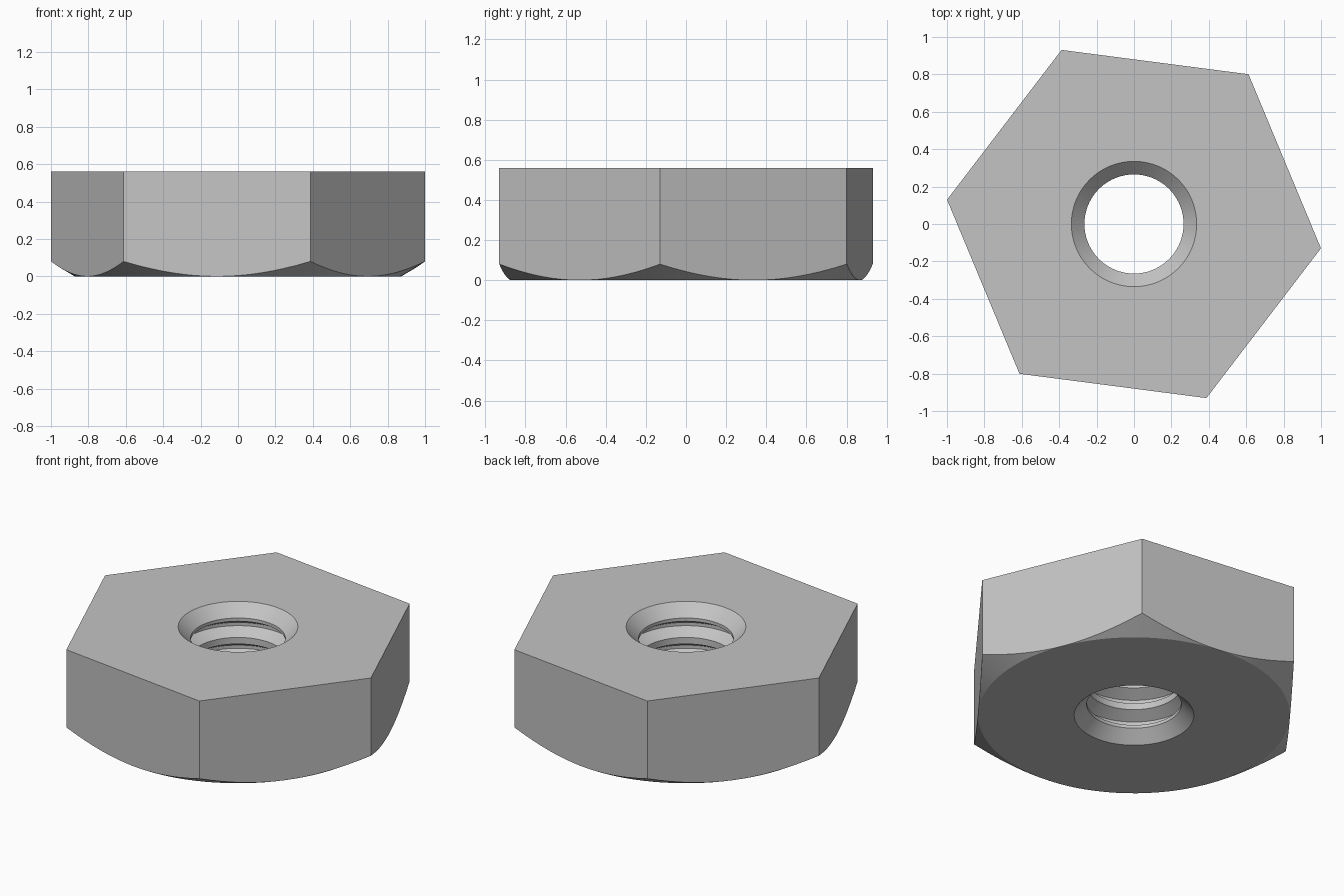
import bpy, bmesh
from math import cos, sin, pi, radians

cube = bpy.data.objects.get("Cube")
if cube:
    bpy.data.objects.remove(cube, do_unlink=True)

STEPS = 96                      # angular divisions, a multiple of six
CORNER = radians(-7.4)          # direction of one hexagon corner
RADIUS, HEIGHT = 1.008, 0.56
APOTHEM = RADIUS * cos(pi / 6)
CHAMFER = 0.08                  # chamfer height at the corners
MOUTH, MINOR, MAJOR = 0.335, 0.265, 0.335
PITCH, TURNS = 0.14, 3

# One colour
steel = bpy.data.materials.new("grey_steel")
steel.use_nodes = True
colour = (0.55, 0.55, 0.55, 1)
steel.diffuse_color = colour
steel.node_tree.nodes["Principled BSDF"].inputs["Base Color"].default_value = colour


def hex_radius(a):
    """Distance to the hexagon's edge in direction a from a corner."""
    return APOTHEM / cos(a % (pi / 3) - pi / 6)


def chamfer_height(a):
    """Height where the chamfer cone meets the side face."""
    return CHAMFER * (hex_radius(a) - APOTHEM) / (RADIUS - APOTHEM)


# Bore profile, top to bottom: countersink, thread grooves, countersink
bore = [(MOUTH, HEIGHT), (MINOR, HEIGHT - 0.07)]
for turn in range(TURNS):
    z = HEIGHT - 0.07 - PITCH * (turn + 0.5)
    bore += [(MINOR, z + 0.05), (MAJOR, z + 0.01), (MAJOR, z - 0.01), (MINOR, z - 0.05)]
bore += [(MINOR, 0.07), (MOUTH, 0)]

# Closed section swept round the axis; the outer part follows the hexagon
bm = bmesh.new()
columns = []
for i in range(STEPS):
    a = 2 * pi * i / STEPS
    section = bore + [(APOTHEM, 0),
                      (hex_radius(a), chamfer_height(a)),
                      (hex_radius(a), HEIGHT)]
    columns.append([bm.verts.new((r * cos(a + CORNER), r * sin(a + CORNER), z))
                    for r, z in section])
for i in range(STEPS):
    here, there = columns[i], columns[(i + 1) % STEPS]
    for j in range(len(here)):
        k = (j + 1) % len(here)
        bm.faces.new((here[j], here[k], there[k], there[j]))
bmesh.ops.remove_doubles(bm, verts=bm.verts, dist=1e-5)
bmesh.ops.recalc_face_normals(bm, faces=bm.faces)

mesh = bpy.data.meshes.new("hex_nut")
bm.to_mesh(mesh)
bm.free()
mesh.materials.append(steel)
nut = bpy.data.objects.new("hex_nut", mesh)
bpy.context.collection.objects.link(nut)

# Smooth round surfaces, sharp edges
bpy.ops.object.select_all(action='DESELECT')
nut.select_set(True)
bpy.context.view_layer.objects.active = nut
bpy.ops.object.shade_smooth_by_angle(angle=radians(20))
